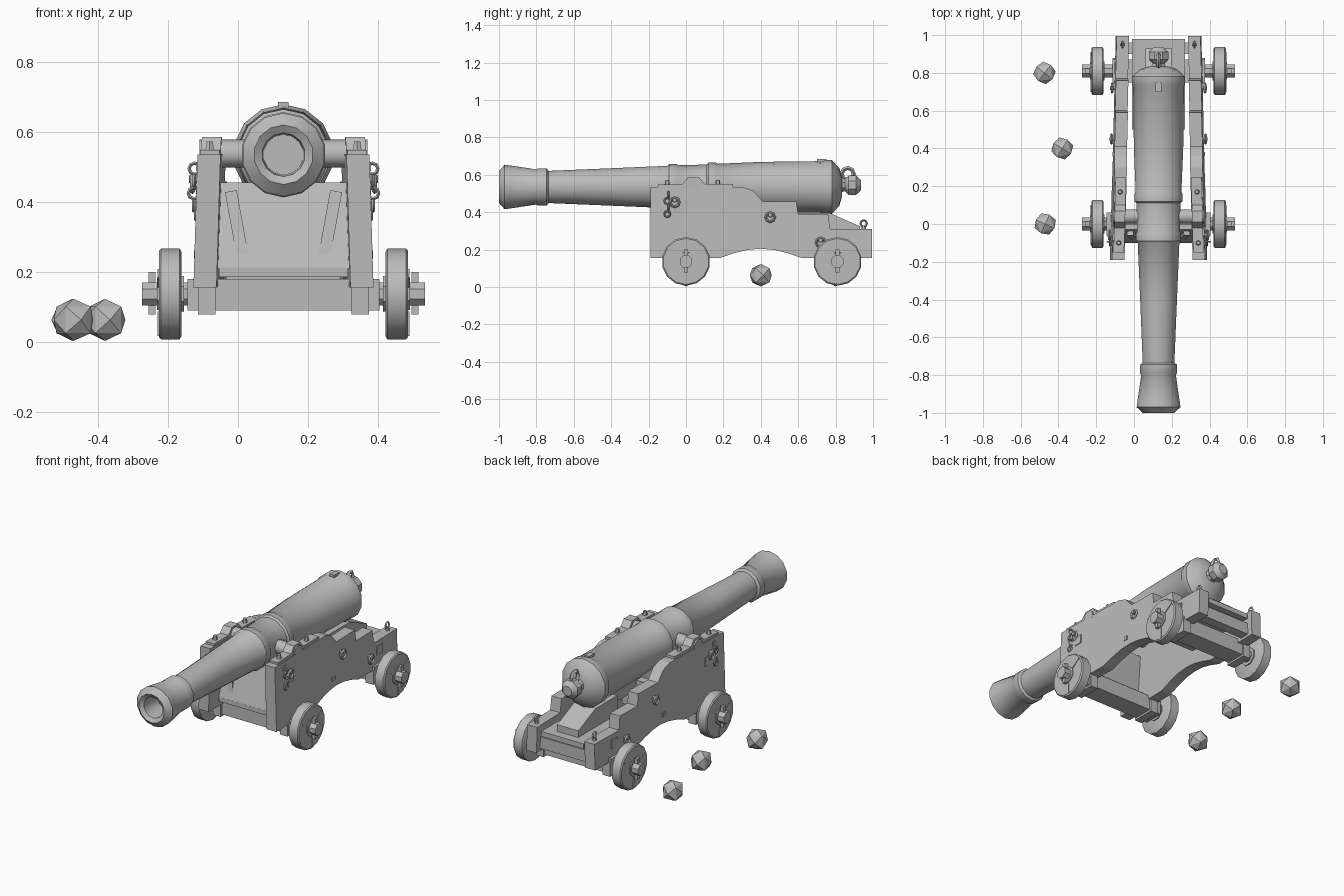
import bpy, bmesh, math
from mathutils import Matrix, Vector

if "Cube" in bpy.data.objects:
    bpy.data.objects.remove(bpy.data.objects["Cube"])

CX = 0.13      # centre line of the gun
BZ = 0.535     # height of the bore axis
SIDES = (("left", 1), ("right", -1))

grey = bpy.data.materials.new("plain_grey")
grey.use_nodes = True
grey.diffuse_color = (0.5, 0.5, 0.5, 1)
grey.node_tree.nodes["Principled BSDF"].inputs["Base Color"].default_value = (0.5, 0.5, 0.5, 1)


def finish(name, bm, smooth=None):
    bmesh.ops.recalc_face_normals(bm, faces=bm.faces)
    mesh = bpy.data.meshes.new(name)
    bm.to_mesh(mesh)
    bm.free()
    mesh.materials.append(grey)
    ob = bpy.data.objects.new(name, mesh)
    bpy.context.collection.objects.link(ob)
    if smooth:
        bpy.ops.object.select_all(action="DESELECT")
        ob.select_set(True)
        bpy.context.view_layer.objects.active = ob
        bpy.ops.object.shade_smooth_by_angle(angle=math.radians(smooth))
    return ob


def box(name, lo, hi, rot=None):
    lo, hi = Vector(lo), Vector(hi)
    bm = bmesh.new()
    turn = rot or Matrix()
    bmesh.ops.create_cube(bm, size=1, matrix=Matrix.Translation((lo + hi) / 2) @ turn @ Matrix.Diagonal((*(hi - lo), 1)))
    return finish(name, bm)


def lathe(name, profile, origin, axis="Y", sides=12, smooth=40):
    """Spin (distance along axis, radius) pairs round an axis."""
    bm = bmesh.new()
    rings = []
    for d, r in profile:
        ring = []
        for i in range(sides):
            a = math.tau * (i + 0.5) / sides
            u, v = r * math.cos(a), r * math.sin(a)
            p = {"Y": (u, d, v), "X": (d, u, v), "Z": (u, v, d)}[axis]
            ring.append(bm.verts.new(Vector(origin) + Vector(p)))
        rings.append(ring)
    for a, b in zip(rings, rings[1:]):
        for i in range(sides):
            j = (i + 1) % sides
            bm.faces.new((a[i], a[j], b[j], b[i]))
    bm.faces.new(rings[0])
    bm.faces.new(rings[-1])
    return finish(name, bm, smooth)


def ring(name, centre, radius, thick, axis="X"):
    """Low-poly iron ring whose hole faces along the axis."""
    n, m = 8, 4
    bm = bmesh.new()
    verts = []
    for i in range(n):
        a = math.tau * i / n
        for k in range(m):
            b = math.tau * k / m
            r, d = radius + thick * math.cos(b), thick * math.sin(b)
            u, v = r * math.cos(a), r * math.sin(a)
            p = {"X": (d, u, v), "Y": (u, d, v)}[axis]
            verts.append(bm.verts.new(Vector(centre) + Vector(p)))
    for i in range(n):
        for k in range(m):
            q = ((i, k), (i + 1, k), (i + 1, k + 1), (i, k + 1))
            bm.faces.new([verts[(s % n) * m + t % m] for s, t in q])
    return finish(name, bm, 60)


def inner(y, z):
    """Half gap between the cheeks, which taper aft and lean inwards."""
    return 0.187 - 0.026 * (y + 0.19) - 0.03 * (z - 0.3)


def prism(name, outline, x_at):
    """Fill a (y, z) outline between the two x values that x_at gives."""
    bm = bmesh.new()
    caps = [[bm.verts.new((x_at(y, z)[k], y, z)) for y, z in outline] for k in (0, 1)]
    for cap in caps:
        bm.faces.new(cap)
    for i in range(len(outline)):
        j = (i + 1) % len(outline)
        bm.faces.new((caps[0][i], caps[0][j], caps[1][j], caps[1][i]))
    return finish(name, bm)


# Barrel with a bored muzzle, mouldings and breech
lathe("barrel", [(-0.86, 0.058), (-0.985, 0.062), (-1.0, 0.085), (-0.97, 0.119), (-0.94, 0.115),
                 (-0.8, 0.094), (-0.79, 0.1), (-0.745, 0.1), (-0.735, 0.086), (-0.4, 0.1),
                 (-0.1, 0.113), (-0.09, 0.122), (-0.05, 0.122), (-0.04, 0.116), (0.11, 0.12),
                 (0.12, 0.13), (0.16, 0.13), (0.17, 0.124), (0.4, 0.134), (0.73, 0.138),
                 (0.74, 0.144), (0.78, 0.144), (0.82, 0.1), (0.835, 0.05)],
      (CX, 0, BZ), sides=14)
lathe("breech_knob", [(0.82, 0.045), (0.85, 0.035), (0.87, 0.056), (0.91, 0.056), (0.935, 0.03)],
      (CX, 0, BZ + 0.01), sides=8)
ring("breech_ring", (CX, 0.865, BZ + 0.07), 0.032, 0.011)
lathe("trunnions", [(-0.24, 0.04), (0.24, 0.04)], (CX, 0.04, BZ + 0.003), "X", 10)
box("touch_hole_cover", (CX - 0.015, 0.7, 0.665), (CX + 0.015, 0.75, 0.685))

# Stepped side cheeks with an arched underside
arch = [(0.62 - 0.44 * t / 6, 0.155 + 0.05 * math.sin(math.pi * t / 6)) for t in range(7)]
steps = [(-0.19, 0.155), (-0.19, 0.535), (0.3, 0.535), (0.36, 0.515), (0.41, 0.458), (0.59, 0.458),
         (0.6, 0.39), (0.76, 0.39), (0.77, 0.31), (0.995, 0.31), (0.995, 0.155)]
for side, s in SIDES:
    prism(side + "_cheek", steps + arch,
          lambda y, z: (CX + s * inner(y, z), CX + s * (inner(y, z) + 0.066)))

    # Iron strap over the trunnion, following its curve
    strap = [(-0.15, 0.53), (-0.15, 0.548), (-0.02, 0.55), (0.01, 0.586), (0.07, 0.586),
             (0.1, 0.55), (0.25, 0.55), (0.25, 0.53)]
    prism(side + "_trunnion_strap", strap,
          lambda y, z: (CX + s * (inner(y, z) + 0.004), CX + s * (inner(y, z) + 0.06)))
    for n, y in enumerate((-0.1, 0.17)):
        lathe(f"{side}_strap_bolt_{n}", [(0, 0.014), (0.025, 0.01)],
              (CX + s * (inner(y, 0.53) + 0.033), y, 0.548), "Z", 6)

    # Bolts, rings and plates on the outer face
    for n, (y, z) in enumerate([(-0.06, 0.465), (0.45, 0.385), (0.72, 0.25)]):
        x = CX + s * (inner(y, z) + 0.066)
        lathe(f"{side}_eye_bolt_{n}", [(-s * 0.01, 0.014), (s * 0.025, 0.011)], (x, y, z), "X", 6)
        ring(f"{side}_side_ring_{n}", (x + s * 0.015, y, z - 0.012), 0.024, 0.007)
    for n, (y, z) in enumerate([(-0.04, 0.42), (0.82, 0.255), (-0.1, 0.5), (0.37, 0.255)]):
        x, h = CX + s * (inner(y, z) + 0.066), 0.026 if n < 2 else 0.012
        box(f"{side}_plate_{n}", (x - 0.005, y - h, z - h), (x + 0.005, y + h, z + h))
    for n in range(4):
        z = 0.39 + 0.035 * n
        ring(f"{side}_chain_link_{n}", (CX + s * (inner(-0.1, z) + 0.075), -0.1 + 0.006 * (n % 2), z),
             0.016, 0.005, "XY"[n % 2])
    x = CX + s * (inner(0.95, 0.3) + 0.033)
    lathe(side + "_tail_bolt", [(0, 0.013), (0.03, 0.01)], (x, 0.95, 0.3), "Z", 6)
    ring(side + "_tail_ring", (x, 0.95, 0.34), 0.017, 0.006)

    # Slanted battens on the front board
    tilt = Matrix.Rotation(s * 0.18, 4, "Y") @ Matrix.Rotation(-0.15, 4, "X")
    x = CX + s * 0.133
    box(side + "_batten", (x - 0.017, -0.075, 0.24), (x + 0.017, -0.03, 0.43), tilt)

# Cross boards joining the cheeks
prism("front_board", [(-0.1, 0.21), (-0.03, 0.455), (0.0, 0.455), (-0.03, 0.21)],
      lambda y, z: (CX - inner(y, z) - 0.01, CX + inner(y, z) + 0.01))
box("front_sill", (CX - 0.185, -0.1, 0.185), (CX + 0.185, 0.02, 0.212))
box("rear_sill", (CX - 0.17, 0.9, 0.17), (CX + 0.17, 0.96, 0.24))
box("stool_bed", (CX - 0.14, 0.5, 0.255), (CX + 0.14, 0.98, 0.285))
prism("quoin_wedge", [(0.56, 0.285), (0.56, 0.395), (0.77, 0.395), (0.93, 0.325), (0.93, 0.285)],
      lambda y, z: (CX - 0.07, CX + 0.07))

# Axles, wheels and pins
for end, y in (("front", 0.0), ("rear", 0.81)):
    drop = 0.03 if end == "rear" else 0.0
    box(end + "_axle_beam", (CX - 0.275 + drop, y - 0.06, 0.09), (CX + 0.275 - drop, y + 0.06, 0.18))
    lathe(end + "_axle", [(-0.404, 0.036), (0.404, 0.036)], (CX, y, 0.137), "X", 8)
    for side, s in SIDES:
        tag = f"{end}_{side}"
        lathe(tag + "_wheel", [(s * 0.292, 0.121), (s * 0.297, 0.13), (s * 0.35, 0.13), (s * 0.356, 0.123)],
              (CX, y, 0.137), "X", 14)
        lathe(tag + "_hub", [(s * 0.285, 0.055), (s * 0.362, 0.05)], (CX, y, 0.137), "X", 8)
        for n in range(3):
            a = math.tau * n / 3 + 0.6
            x, p = CX + s * 0.356, (y + 0.085 * math.cos(a), 0.137 + 0.085 * math.sin(a))
            box(f"{tag}_seam_{n}", (x - 0.004, p[0] - 0.035, p[1] - 0.004),
                (x + 0.004, p[0] + 0.035, p[1] + 0.004), Matrix.Rotation(a, 4, "X"))
        x = CX + s * 0.376
        box(tag + "_linch_pin", (x - 0.01, y - 0.012, 0.078), (x + 0.01, y + 0.012, 0.2))
        x = CX + s * 0.22
        box(tag + "_axle_strap", (x - 0.025, y - 0.07, 0.078), (x + 0.025, y + 0.07, 0.16))

# Faceted shot lying beside the carriage
for n, (x, y) in enumerate([(-0.474, 0.8), (-0.38, 0.4), (-0.47, 0.0)]):
    bm = bmesh.new()
    bmesh.ops.create_cube(bm, size=0.076)
    bmesh.ops.poke(bm, faces=bm.faces, offset=0.022)
    bmesh.ops.transform(bm, verts=bm.verts,
                        matrix=Matrix.Translation((x, y, 0.063)) @ Matrix.Rotation(0.12 * (n + 1), 4, "Z"))
    finish(f"cannon_ball_{n + 1}", bm)
